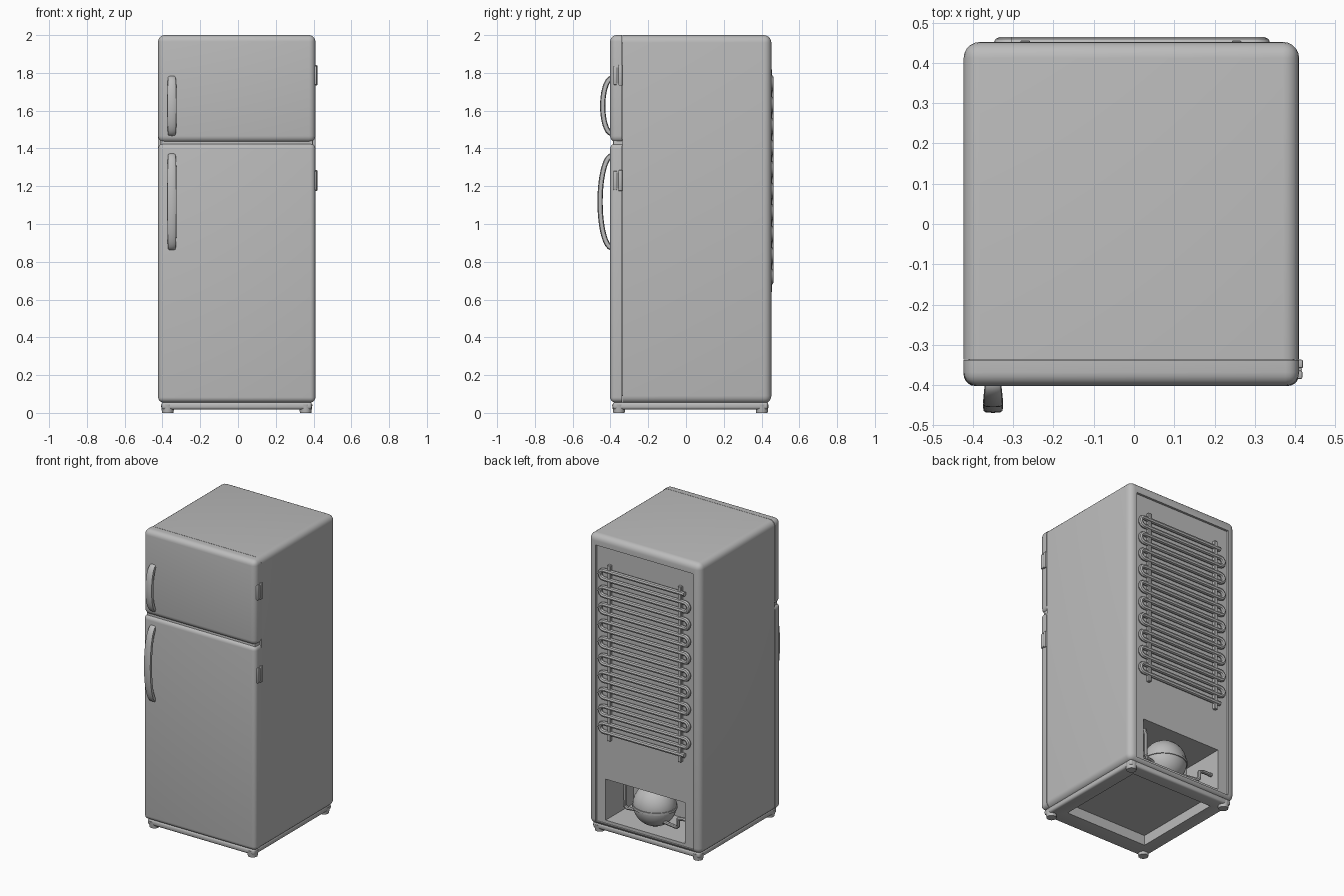
import bpy, bmesh, math
from mathutils import Vector, Matrix

old = bpy.data.objects.get("Cube")
if old:
    bpy.data.objects.remove(old, do_unlink=True)

grey = bpy.data.materials.new("light grey")
grey.use_nodes = True
COLOUR = (0.5, 0.5, 0.5, 1)
grey.diffuse_color = COLOUR
for node in grey.node_tree.nodes:
    if node.type == "BSDF_PRINCIPLED":
        node.inputs["Base Color"].default_value = COLOUR


def finish(name, mesh):
    """Link a mesh as an object with the grey material and smooth shading."""
    mesh.materials.clear()
    mesh.materials.append(grey)
    mesh.shade_smooth()
    mesh.set_sharp_from_angle(angle=math.radians(35))
    ob = bpy.data.objects.new(name, mesh)
    bpy.context.collection.objects.link(ob)
    return ob


def from_bmesh(name, bm):
    bmesh.ops.recalc_face_normals(bm, faces=bm.faces)
    mesh = bpy.data.meshes.new(name)
    bm.to_mesh(mesh)
    bm.free()
    return finish(name, mesh)


def box(name, lo, hi, radius=0.0, segments=4, square_y=None):
    """Rounded box; edges lying on the plane y = square_y stay square."""
    bm = bmesh.new()
    bmesh.ops.create_cube(bm, size=1)
    lo, hi = Vector(lo), Vector(hi)
    for v in bm.verts:
        v.co = Vector([lo[i] + (hi[i] - lo[i]) * (v.co[i] + 0.5) for i in range(3)])
    if radius:
        edges = [e for e in bm.edges if square_y is None
                 or any(abs(v.co.y - square_y) > 1e-4 for v in e.verts)]
        bmesh.ops.bevel(bm, geom=edges, offset=radius, segments=segments,
                        profile=0.5, affect="EDGES")
    return from_bmesh(name, bm)


def cut(ob, cutters):
    """Subtract each cutter, bake the result and discard the cutters."""
    for c in cutters:
        c.hide_render = True
        mod = ob.modifiers.new("cut", "BOOLEAN")
        mod.operation = "DIFFERENCE"
        mod.solver = "EXACT"
        mod.object = c
    graph = bpy.context.evaluated_depsgraph_get()
    baked = bpy.data.meshes.new_from_object(ob.evaluated_get(graph))
    name = ob.name
    for o in [ob] + cutters:
        bpy.data.objects.remove(o, do_unlink=True)
    finish(name, baked)


def tube(name, points, radius):
    """Round pipe through a list of points."""
    curve = bpy.data.curves.new(name, "CURVE")
    curve.dimensions = "3D"
    curve.bevel_depth = radius
    curve.bevel_resolution = 2
    curve.use_fill_caps = True
    spline = curve.splines.new("POLY")
    spline.points.add(len(points) - 1)
    for p, co in zip(spline.points, points):
        p.co = (*co, 1)
    tmp = bpy.data.objects.new(name + " path", curve)
    bpy.context.collection.objects.link(tmp)
    graph = bpy.context.evaluated_depsgraph_get()
    mesh = bpy.data.meshes.new_from_object(tmp.evaluated_get(graph))
    bpy.data.objects.remove(tmp, do_unlink=True)
    finish(name, mesh)


def cylinder(name, centre, r_low, r_high, height):
    bm = bmesh.new()
    bmesh.ops.create_cone(bm, cap_ends=True, segments=24, radius1=r_low, radius2=r_high,
                          depth=height, matrix=Matrix.Translation(centre))
    return from_bmesh(name, bm)


LEFT, RIGHT, FRONT, SEAM, BACK = 0.41, -0.423, -0.402, -0.336, 0.452

# Cabinet with recessed back panel, compressor bay and hollow underside
cabinet = box("cabinet", (RIGHT, SEAM, 0.05), (LEFT, BACK, 2.0), 0.04, 5, SEAM)
cut(cabinet, [
    box("panel cutter", (-0.37, 0.437, 0.075), (0.355, 0.6, 1.93)),
    box("bay cutter", (-0.30, 0.14, 0.095), (0.29, 0.6, 0.37)),
    box("cabinet floor cutter", (-0.31, -0.27, -0.1), (0.30, 0.35, 0.085)),
])

# Plinth
plinth = box("plinth", (-0.405, -0.388, 0.018), (0.391, 0.435, 0.058), 0.014, 3)
cut(plinth, [box("plinth cutter", (-0.31, -0.27, -0.1), (0.30, 0.35, 0.2))])

# Feet
for side, x in (("left", 0.358), ("right", -0.372)):
    for end, y in (("front", -0.355), ("back", 0.402)):
        cylinder(f"{end}_{side}_foot", (x, y, 0.022), 0.03, 0.036, 0.044)

# Doors and the gasket filling the seams
box("fridge_door", (RIGHT, FRONT, 0.055), (LEFT, SEAM - 0.002, 1.426), 0.028, 5, SEAM - 0.002)
box("freezer_door", (RIGHT, FRONT, 1.432), (LEFT, SEAM - 0.002, 2.0), 0.034, 5, SEAM - 0.002)
box("door_gasket", (RIGHT + 0.012, FRONT + 0.016, 0.09), (LEFT - 0.012, SEAM + 0.01, 1.96), 0.01, 2)


def handle(name, z_low, z_high, reach):
    """Flat bowed grip swept along half an ellipse."""
    bm = bmesh.new()
    zc, h, steps = (z_low + z_high) / 2, (z_high - z_low) / 2 - 0.014, 28
    rings = []
    for i in range(steps + 1):
        t = math.pi * i / steps
        centre = Vector((-0.35, -0.392 - reach * math.sin(t), zc + h * math.cos(t)))
        out = Vector((0, -math.sin(t) * h, math.cos(t) * reach)).normalized()
        width = 0.02 + 0.005 * math.sin(t)
        ring = []
        for k in range(12):
            a = math.tau * k / 12
            c, s = math.cos(a), math.sin(a)
            dx = math.copysign(abs(c) ** 0.5, c) * width
            dn = math.copysign(abs(s) ** 0.6, s) * 0.014
            ring.append(bm.verts.new(centre + Vector((dx, 0, 0)) + out * dn))
        rings.append(ring)
    for a, b in zip(rings, rings[1:]):
        for k in range(12):
            bm.faces.new((a[k], a[k - 1], b[k - 1], b[k]))
    bm.faces.new(rings[0])
    bm.faces.new(rings[-1])
    from_bmesh(name, bm)


handle("freezer_handle", 1.465, 1.785, 0.049)
handle("fridge_handle", 0.86, 1.375, 0.063)

# Hinges: a leaf on the door, a leaf on the cabinet and a pin between
for name, z in (("freezer", 1.787), ("fridge", 1.23)):
    box(f"{name}_hinge_door_leaf", (0.40, -0.385, z - 0.05), (0.418, -0.364, z + 0.05), 0.004, 2)
    box(f"{name}_hinge_cabinet_leaf", (0.40, -0.358, z - 0.055), (0.42, -0.337, z + 0.055), 0.004, 2)
    cylinder(f"{name}_hinge_pin", (0.411, -0.361, z), 0.006, 0.006, 0.085)

# Condenser coil: one pipe winding down the back
ROWS, TOP, PITCH, COIL_Y = 20, 1.775, 0.057, 0.449
path = []
for row in range(ROWS):
    z = TOP - row * PITCH
    side = 1 if row % 2 == 0 else -1
    path.append((-side * 0.30 - 0.005, COIL_Y, z))
    if row < ROWS - 1:
        for k in range(9):
            a = math.pi * k / 8
            path.append((side * (0.30 + math.sin(a) * PITCH / 2) - 0.005, COIL_Y,
                         z - PITCH / 2 + math.cos(a) * PITCH / 2))
path.append((side * 0.30 - 0.005, COIL_Y, z))
tube("condenser_coil", path, 0.015)

# Coil support straps
for side, x in (("left", 0.255), ("right", -0.27)):
    box(f"{side}_coil_strap", (x - 0.012, 0.43, 0.64), (x + 0.012, 0.456, 1.82), 0.003, 1)

# Compressor: squat dome with a welded belt
bm = bmesh.new()
bmesh.ops.create_uvsphere(bm, u_segments=32, v_segments=16, radius=0.138,
                          matrix=Matrix.Translation((0.015, 0.31, 0.225)) @ Matrix.Diagonal((1, 0.92, 0.97, 1)))
from_bmesh("compressor_dome", bm)
belt = cylinder("compressor_belt", (0, 0, 0), 0.143, 0.143, 0.016)
belt.location = (0.015, 0.31, 0.22)
belt.scale = (1, 0.92, 1)

# Compressor pipes
tube("left_pipe", [(0.10, 0.33, 0.17), (0.19, 0.35, 0.17), (0.205, 0.355, 0.185),
                   (0.205, 0.355, 0.33), (0.205, 0.34, 0.375)], 0.012)
tube("right_pipe", [(-0.08, 0.35, 0.15), (-0.19, 0.37, 0.15), (-0.205, 0.375, 0.165),
                    (-0.205, 0.375, 0.21), (-0.24, 0.375, 0.22), (-0.305, 0.375, 0.22)], 0.012)
